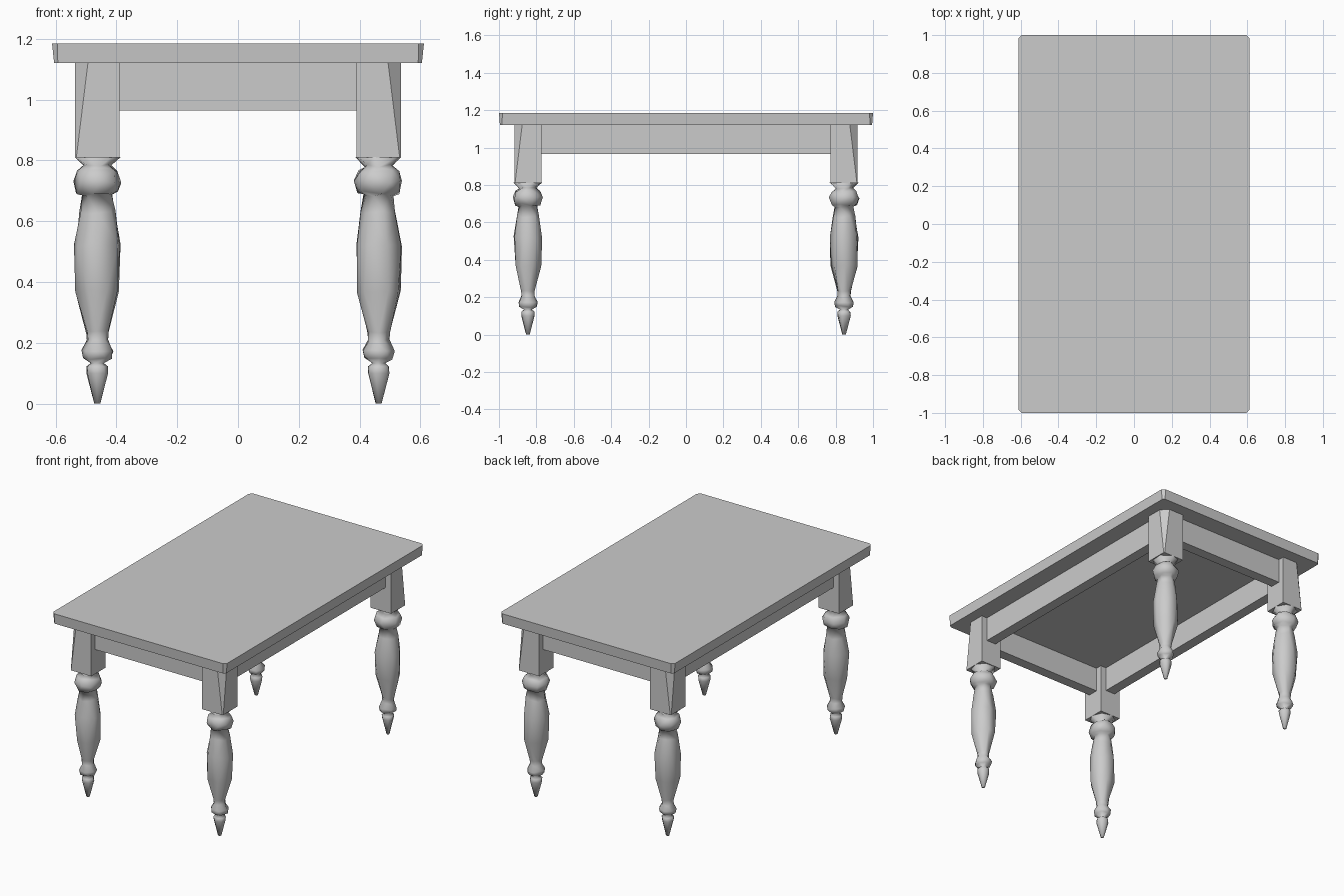
import bpy, bmesh, math, random
from mathutils import Vector

random.seed(4)
cube = bpy.data.objects.get("Cube")
if cube:
    bpy.data.objects.remove(cube, do_unlink=True)

# One plain grey for the whole table
grey = bpy.data.materials.new("plain grey")
grey.use_nodes = True
grey.diffuse_color = (0.6, 0.6, 0.6, 1)
grey.node_tree.nodes["Principled BSDF"].inputs["Base Color"].default_value = (0.6, 0.6, 0.6, 1)

LEG_X, LEG_Y, HALF = 0.463, 0.845, 0.073
UNDER, BLOCK_BOTTOM, RAIL_BOTTOM = 1.12, 0.81, 0.965


def finish(name, bm, smooth=False):
    bmesh.ops.recalc_face_normals(bm, faces=bm.faces)
    mesh = bpy.data.meshes.new(name)
    bm.to_mesh(mesh)
    bm.free()
    mesh.materials.append(grey)
    for p in mesh.polygons:
        p.use_smooth = smooth
    obj = bpy.data.objects.new(name, mesh)
    bpy.context.collection.objects.link(obj)
    return obj


def loft(name, rings, smooth=False):
    """Skin a stack of equal-length rings and cap both ends."""
    bm = bmesh.new()
    rows = [[bm.verts.new(p) for p in ring] for ring in rings]
    n = len(rows[0])
    for a, b in zip(rows, rows[1:]):
        for i in range(n):
            j = (i + 1) % n
            bm.faces.new((a[i], a[j], b[j], b[i]))
    bm.faces.new(rows[0])
    bm.faces.new(rows[-1])
    if smooth:
        bmesh.ops.triangulate(bm, faces=bm.faces)
    return finish(name, bm, smooth)


def box(name, lo, hi):
    outline = [(lo[0], lo[1]), (hi[0], lo[1]), (hi[0], hi[1]), (lo[0], hi[1])]
    return loft(name, [[(x, y, z) for x, y in outline] for z in (lo[2], hi[2])])


# Table top: slab with small clipped corners, flaring slightly upward
def slab_ring(hx, hy, c, z):
    ring = []
    for sx, sy in ((1, 1), (-1, 1), (-1, -1), (1, -1)):
        pair = [(sx * hx, sy * (hy - c), z), (sx * (hx - c), sy * hy, z)]
        ring += pair if sx == sy else pair[::-1]
    return ring


loft("table_top", [slab_ring(0.605, 0.995, 0.012, UNDER),
                   slab_ring(0.612, 1.0, 0.018, 1.185)])

# Turned leg outline: height and radius
PROFILE = [(0, 0.01), (0.1, 0.036), (0.122, 0.036), (0.133, 0.022),
           (0.15, 0.048), (0.175, 0.053), (0.205, 0.036), (0.235, 0.037),
           (0.37, 0.073), (0.52, 0.077), (0.63, 0.06), (0.685, 0.05),
           (0.695, 0.07), (0.73, 0.082), (0.765, 0.068), (0.783, 0.045),
           (0.812, 0.078)]
SIDES = 7

for front, sy in (("front", -1), ("back", 1)):
    for side, sx in (("left", 1), ("right", -1)):
        cx, cy = sx * LEG_X, sy * LEG_Y

        # Square block whose outer corner is clipped more toward the top
        def block_ring(cut, z):
            pts = [(-HALF, -HALF), (HALF, -HALF), (HALF, HALF - cut),
                   (HALF - cut, HALF), (-HALF, HALF)]
            return [(cx + sx * x, cy + sy * y, z) for x, y in pts]

        loft(f"{front}_{side}_leg_block",
             [block_ring(0.004, BLOCK_BOTTOM), block_ring(0.042, UNDER)])

        # Coarse turned leg with irregular twisted facets
        rings, turn = [], random.uniform(0, math.tau)
        for z, r in PROFILE:
            turn += random.uniform(-0.4, 0.4)
            ring = []
            for i in range(SIDES):
                a = turn + (i + random.uniform(-0.2, 0.2)) * math.tau / SIDES
                dz = random.uniform(-0.006, 0.006) if 0.14 < z < 0.8 else 0
                ring.append((cx + r * math.cos(a), cy + r * math.sin(a), z + dz))
            rings.append(ring)
        loft(f"{front}_{side}_turned_leg", rings, smooth=True)

# Rails between the blocks, set back from their faces
RAIL = 0.033
for name, s in (("front", -1), ("back", 1)):
    y = s * LEG_Y
    box(f"{name}_rail", (-LEG_X + HALF, y - RAIL, RAIL_BOTTOM),
        (LEG_X - HALF, y + RAIL, UNDER))
for name, s in (("left", 1), ("right", -1)):
    x = s * LEG_X
    box(f"{name}_rail", (x - RAIL, -LEG_Y + HALF, RAIL_BOTTOM),
        (x + RAIL, LEG_Y - HALF, UNDER))
